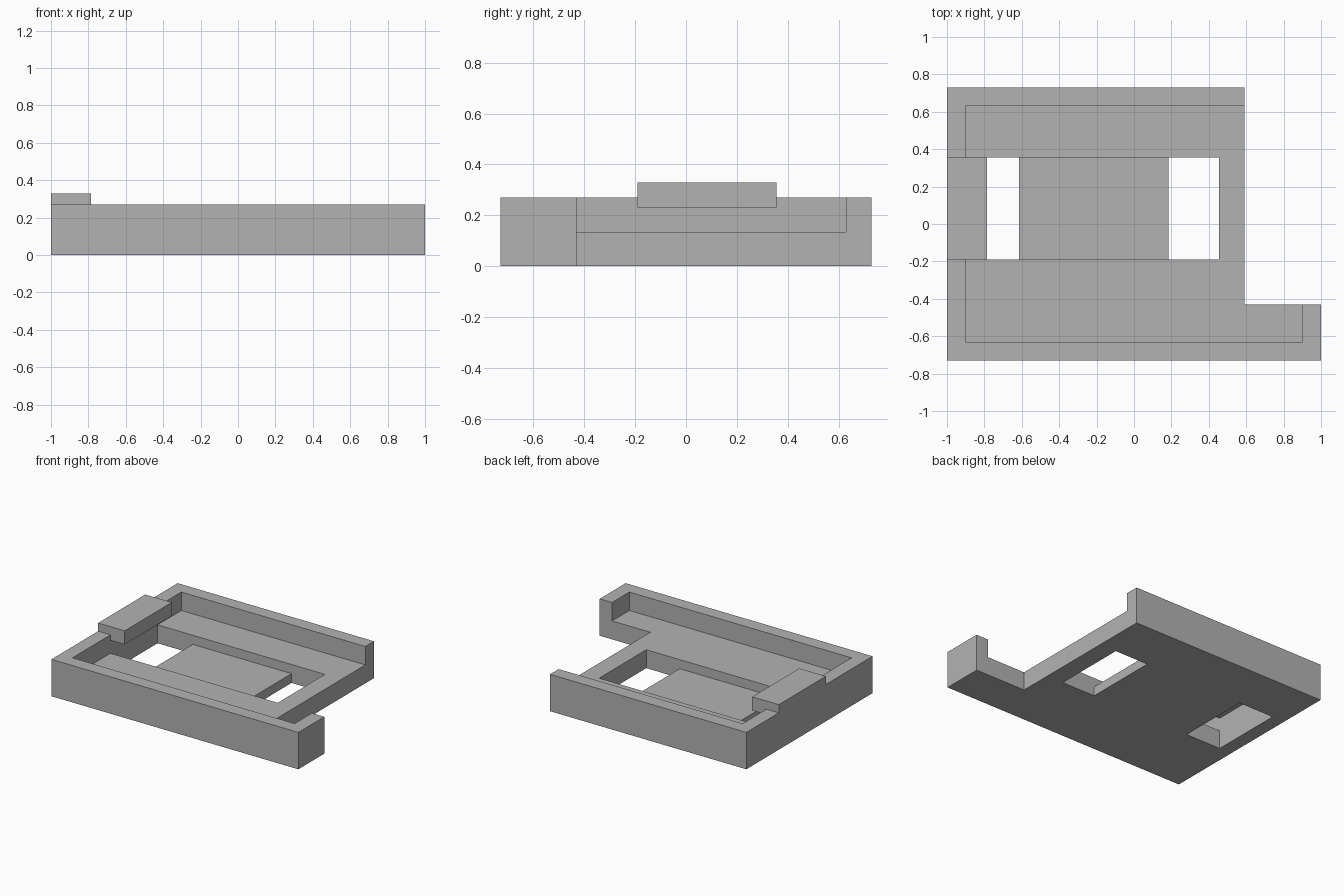
import bpy
import bmesh

cube = bpy.data.objects.get("Cube")
if cube:
    bpy.data.objects.remove(cube, do_unlink=True)

grey = bpy.data.materials.new("plain_grey")
grey.use_nodes = True
grey.diffuse_color = (0.45, 0.45, 0.45, 1)
grey.node_tree.nodes["Principled BSDF"].inputs["Base Color"].default_value = (0.45, 0.45, 0.45, 1)


def prism(name, outline, z0, z1):
    """Extrude a flat outline from z0 up to z1."""
    bm = bmesh.new()
    base = bm.faces.new([bm.verts.new((x, y, z0)) for x, y in outline])
    top = bmesh.ops.extrude_face_region(bm, geom=[base])["geom"]
    verts = [v for v in top if isinstance(v, bmesh.types.BMVert)]
    bmesh.ops.translate(bm, vec=(0, 0, z1 - z0), verts=verts)
    bmesh.ops.recalc_face_normals(bm, faces=bm.faces)
    mesh = bpy.data.meshes.new(name)
    bm.to_mesh(mesh)
    bm.free()
    mesh.materials.append(grey)
    obj = bpy.data.objects.new(name, mesh)
    bpy.context.collection.objects.link(obj)
    return obj


def box(name, x0, x1, y0, y1, z0, z1):
    return prism(name, [(x0, y0), (x1, y0), (x1, y1), (x0, y1)], z0, z1)


def cut(target, cutter):
    """Subtract a box, apply the result and discard the cutter."""
    cutter.hide_render = True
    mod = target.modifiers.new(cutter.name, "BOOLEAN")
    mod.operation = "DIFFERENCE"
    mod.solver = "EXACT"
    mod.object = cutter
    bpy.context.view_layer.objects.active = target
    bpy.ops.object.modifier_apply(modifier=mod.name)
    bpy.data.objects.remove(cutter, do_unlink=True)


WALL, FLOOR, PLATE, OVER = 0.27, 0.135, 0.068, 0.5
INNER = -0.9            # inside face of the left-hand rim
Y0, Y1 = -0.19, 0.355   # span shared by pocket, holes and clip

# Tray body with a short arm at the front corner
tray = prism("tray", [(-1, -0.73), (1, -0.73), (1, -0.43),
                      (0.59, -0.43), (0.59, 0.73), (-1, 0.73)], 0, WALL)

# Shallow recess, open along one side
cut(tray, box("recess_cutter", INNER, 0.9, -0.63, 0.63, FLOOR, OVER))

# Deeper pocket leaving a thin centre plate, with a hole at each end
cut(tray, box("pocket_cutter", INNER, 0.455, Y0, Y1, PLATE, OVER))
cut(tray, box("small_hole_cutter", INNER, -0.615, Y0, Y1, -OVER, OVER))
cut(tray, box("large_hole_cutter", 0.185, 0.455, Y0, Y1, -OVER, OVER))

# Seat in the rim for the overhanging clip
cut(tray, box("clip_seat_cutter", -1.1, INNER, Y0, Y1, 0.23, OVER))
box("overhanging_clip", -1, -0.785, Y0, Y1, 0.23, 0.33)
